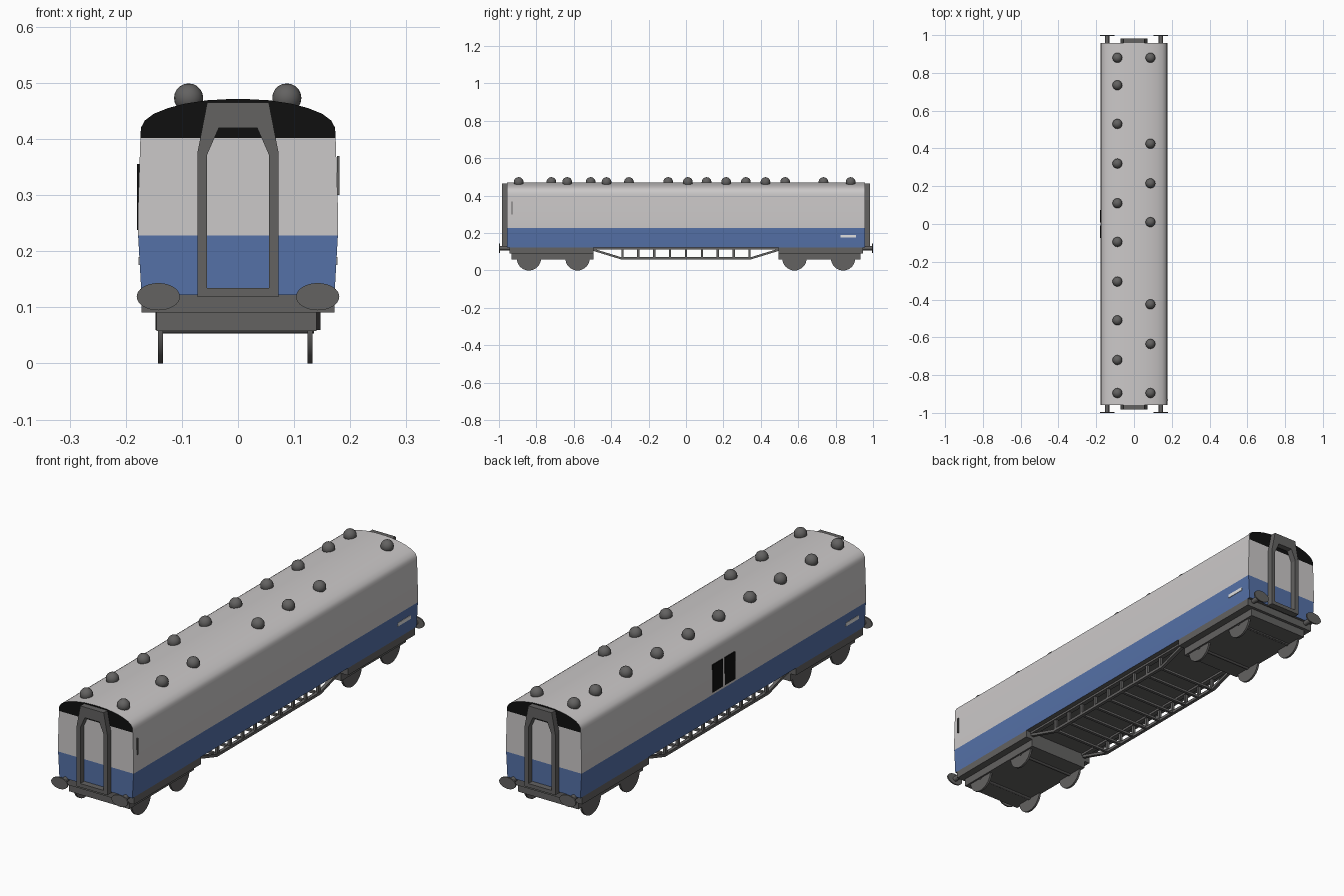
import bpy, bmesh, math
from mathutils import Vector

if "Cube" in bpy.data.objects:
    bpy.data.objects.remove(bpy.data.objects["Cube"])


def material(name, rgb):
    m = bpy.data.materials.new(name)
    m.diffuse_color = (*rgb, 1)
    m.use_nodes = True
    m.node_tree.nodes["Principled BSDF"].inputs["Base Color"].default_value = m.diffuse_color
    return m


PALE = material("pale grey", (0.60, 0.58, 0.58))
BLUE = material("blue", (0.09, 0.165, 0.39))
BLACK = material("black", (0.005, 0.005, 0.005))
GREY = material("dark grey", (0.125, 0.122, 0.12))
WHITE = material("plate white", (0.75, 0.75, 0.75))


def finish(bm, name, mats, smooth=None):
    bmesh.ops.recalc_face_normals(bm, faces=bm.faces)
    me = bpy.data.meshes.new(name)
    bm.to_mesh(me)
    bm.free()
    for m in mats:
        me.materials.append(m)
    ob = bpy.data.objects.new(name, me)
    bpy.context.collection.objects.link(ob)
    if smooth:
        bpy.context.view_layer.objects.active = ob
        ob.select_set(True)
        bpy.ops.object.shade_smooth_by_angle(angle=math.radians(smooth))
        ob.select_set(False)
    return ob


def box(name, x, y, z, mat=GREY):
    """Box from (min, max) pairs."""
    bm = bmesh.new()
    bmesh.ops.create_cube(bm, size=1)
    for v in bm.verts:
        for i, (a, b) in enumerate((x, y, z)):
            v.co[i] = a if v.co[i] < 0 else b
    return finish(bm, name, [mat])


def disc(name, centre, radius, depth, axis, mat=GREY, segs=32, stretch=(1, 1, 1)):
    bm = bmesh.new()
    bmesh.ops.create_cone(bm, cap_ends=True, segments=segs, radius1=radius, radius2=radius, depth=depth)
    rot = Vector((0, 0, 1)).rotation_difference(Vector(axis)).to_matrix()
    for v in bm.verts:
        p = rot @ v.co
        v.co = Vector(a * s for a, s in zip(p, stretch)) + Vector(centre)
    return finish(bm, name, [mat], 30)


# Coach body: half profile (half width, height) lofted along y
half = [(0.172, 0.122), (0.178, 0.228), (0.178, 0.28), (0.176, 0.34), (0.174, 0.402),
        (0.173, 0.420), (0.166, 0.433), (0.150, 0.445), (0.125, 0.455), (0.095, 0.463),
        (0.055, 0.469), (0.018, 0.471)]
L = 0.957
bm = bmesh.new()
rows = [[[bm.verts.new((sx * w, y, z)) for sx in (-1, 1)] for w, z in half] for y in (-L, L)]
for i in range(len(half) - 1):
    for s in (0, 1):
        side = bm.faces.new((rows[0][i][s], rows[0][i + 1][s], rows[1][i + 1][s], rows[1][i][s]))
        side.material_index = 1 if half[i + 1][1] < 0.23 else 0
    for r in rows:                                      # end walls in level strips
        end = bm.faces.new((r[i][0], r[i][1], r[i + 1][1], r[i + 1][0]))
        end.material_index = 1 if half[i + 1][1] < 0.23 else (2 if half[i][1] > 0.4 else 0)
for i, mi in ((0, 3), (-1, 0)):                          # floor and roof crown
    f = bm.faces.new((rows[0][i][0], rows[0][i][1], rows[1][i][1], rows[1][i][0]))
    f.material_index = mi
finish(bm, "coach_body", [PALE, BLUE, BLACK, GREY], 35)

# Gangway frames on both ends
outer = [(0.072, 0.118), (0.072, 0.377), (0.055, 0.465)]
inner = [(0.055, 0.134), (0.055, 0.372), (0.034, 0.420)]


def loop(pts):
    return pts + [(-x, z) for x, z in reversed(pts)]


for end, name in ((-1, "front_gangway"), (1, "rear_gangway")):
    bm = bmesh.new()
    rings = [[bm.verts.new((x, end * y, z)) for x, z in loop(p)]
             for p, y in ((outer, 0.953), (outer, 0.983), (inner, 0.983), (inner, 0.953))]
    for k in range(4):
        a, b = rings[k], rings[(k + 1) % 4]
        for i in range(6):
            j = (i + 1) % 6
            bm.faces.new((a[i], a[j], b[j], b[i]))
    finish(bm, name, [GREY])

# Roof ventilators
left = [0.88, 0.735, 0.53, 0.32, 0.11, -0.095, -0.305, -0.51, -0.72, -0.895]
right = [0.88, 0.425, 0.215, 0.01, -0.425, -0.635, -0.895]
for x, ys in ((-0.088, left), (0.087, right)):
    for y in ys:
        bm = bmesh.new()
        bmesh.ops.create_uvsphere(bm, u_segments=16, v_segments=10, radius=0.026)
        bmesh.ops.translate(bm, verts=bm.verts, vec=(x, y, 0.473))
        finish(bm, "roof_ventilator", [GREY], 60)

for end in (-1, 1):
    def span(a, b):
        return tuple(sorted((end * a, end * b)))
    # Bogies: wide upper frame, narrower lower box, four wheels
    box("bogie_upper_frame", (-0.172, 0.172), span(0.495, 0.945), (0.091, 0.124))
    box("bogie_lower_box", (-0.145, 0.140), span(0.495, 0.932), (0.058, 0.092))
    for y in (0.58, 0.84):
        for x in (-0.138, 0.128):
            disc("wheel", (x, end * y, 0.065), 0.065, 0.009, (1, 0, 0))
        disc("axle", (0, end * y, 0.065), 0.012, 0.27, (1, 0, 0), segs=12)
    # Buffers with oval heads
    for x in (-0.142, 0.142):
        disc("buffer_shaft", (x, end * 0.967, 0.119), 0.011, 0.06, (0, 1, 0), segs=16)
        disc("buffer_head", (x, end * 0.997, 0.119), 0.0385, 0.006, (0, 1, 0), stretch=(1, 1, 0.63))

# Underframe trusses: bent bar, posts and cross bars
path = [(-0.50, 0.112), (-0.35, 0.066), (0.35, 0.066), (0.50, 0.112)]
for x in (-0.14, 0.14):
    bm = bmesh.new()
    secs = [[bm.verts.new((x + dx, y, z + dz)) for dx, dz in
             ((-0.007, -0.006), (0.007, -0.006), (0.007, 0.006), (-0.007, 0.006))] for y, z in path]
    for a, b in zip(secs, secs[1:]):
        for i in range(4):
            bm.faces.new((a[i], a[(i + 1) % 4], b[(i + 1) % 4], b[i]))
    bm.faces.new(secs[0])
    bm.faces.new(secs[-1])
    finish(bm, "truss_bar", [GREY])
    box("sole_bar", (x - 0.01, x + 0.01), (-0.5, 0.5), (0.113, 0.124))
    for k in range(-4, 5):
        y = k * 0.085
        box("truss_post", (x - 0.006, x + 0.006), (y - 0.006, y + 0.006), (0.066, 0.122))
for k in range(-4, 5):
    y = k * 0.085
    box("truss_cross_bar", (-0.14, 0.14), (y - 0.006, y + 0.006), (0.061, 0.071))

# Side details: windows, number plates and handrails
for a, b in ((0.007, 0.075), (-0.075, -0.007)):
    box("side_window", (-0.180, -0.174), (a, b), (0.238, 0.355), BLACK)
for s in (-1, 1):
    box("side_plate", tuple(sorted((s * 0.170, s * 0.1775))), tuple(sorted((s * 0.825, s * 0.91))),
        (0.175, 0.190), WHITE)
box("handrail", (0.176, 0.181), (-0.934, -0.928), (0.30, 0.37))
